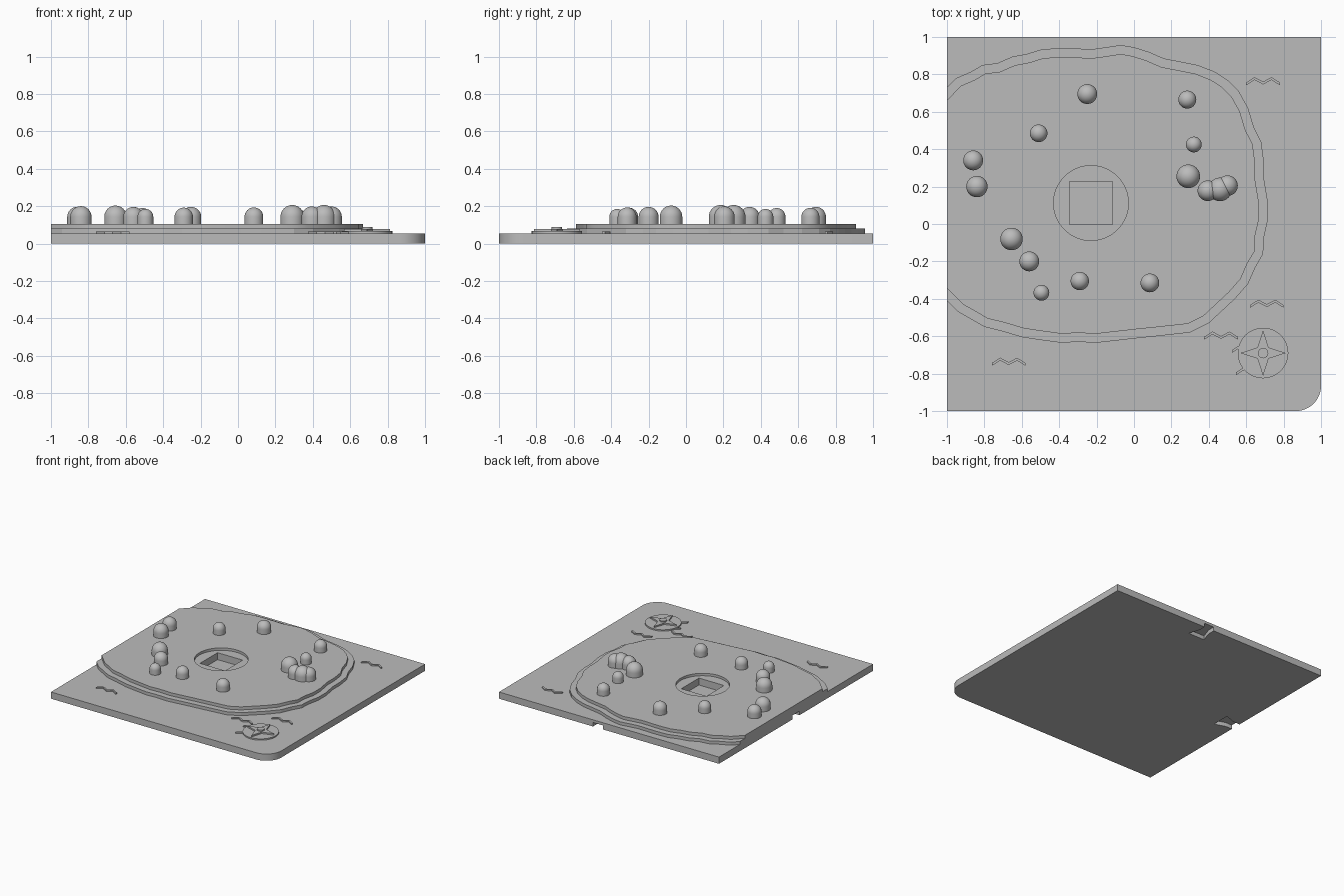
import bpy
import bmesh
from math import sin, cos, pi
from mathutils import Vector

if "Cube" in bpy.data.objects:
    bpy.data.objects.remove(bpy.data.objects["Cube"], do_unlink=True)

# Single stone colour
stone = bpy.data.materials.new("plain grey stone")
stone.use_nodes = True
GREY = (0.5, 0.5, 0.5, 1)
stone.diffuse_color = GREY
stone.node_tree.nodes["Principled BSDF"].inputs["Base Color"].default_value = GREY

BASE_TOP, SHORE_TOP, LAND_TOP = 0.055, 0.08, 0.105
DETAIL_TOP = 0.066


def finish(name, bm):
    bmesh.ops.recalc_face_normals(bm, faces=bm.faces)
    mesh = bpy.data.meshes.new(name)
    bm.to_mesh(mesh)
    bm.free()
    mesh.materials.append(stone)
    obj = bpy.data.objects.new(name, mesh)
    bpy.context.collection.objects.link(obj)
    return obj


def prism(name, outline, bottom, top):
    """Extrude a flat outline between two heights."""
    bm = bmesh.new()
    face = bm.faces.new([bm.verts.new((p[0], p[1], bottom)) for p in outline])
    grown = bmesh.ops.extrude_face_region(bm, geom=[face])["geom"]
    verts = [v for v in grown if isinstance(v, bmesh.types.BMVert)]
    bmesh.ops.translate(bm, verts=verts, vec=(0, 0, top - bottom))
    return finish(name, bm)


def ring(centre, radius, sides):
    return [(centre[0] + radius * cos(2 * pi * i / sides),
             centre[1] + radius * sin(2 * pi * i / sides)) for i in range(sides)]


def smooth(obj):
    bpy.ops.object.select_all(action="DESELECT")
    obj.select_set(True)
    bpy.context.view_layer.objects.active = obj
    bpy.ops.object.shade_smooth_by_angle(angle=pi / 6)


def cut(obj, cutter):
    mod = obj.modifiers.new("cut", "BOOLEAN")
    mod.operation, mod.solver, mod.object = "DIFFERENCE", "EXACT", cutter
    bpy.context.view_layer.objects.active = obj
    bpy.ops.object.modifier_apply(modifier=mod.name)


def discard(*cutters):
    for c in cutters:
        bpy.data.objects.remove(c, do_unlink=True)


# Base slab with one rounded corner
R = 0.135
corner = [(1 - R + R * sin(a), R - 1 - R * cos(a))
          for a in (i * pi / 24 for i in range(13))]
base = prism("base_slab", [(-1, -1)] + corner + [(1, 1), (-1, 1)], 0, BASE_TOP)

# Connector pockets under two edges, wider inside
pocket = [(-0.045, 0.02), (-0.045, -0.06), (-0.075, -0.15),
          (0.075, -0.15), (0.045, -0.06), (0.045, 0.02)]
back_cut = prism("back_pocket_cutter", [(x + 0.1, y + 1) for x, y in pocket], -0.02, 0.033)
side_cut = prism("side_pocket_cutter", [(-1 - y, x) for x, y in pocket], -0.02, 0.033)
for cutter in (back_cut, side_cut):
    cut(base, cutter)
discard(back_cut, side_cut)

# Island shoreline, clockwise from the straight side, in hundredths
shore = [(-100, 73), (-95, 78), (-87, 81.5), (-81, 85), (-73, 86), (-65, 89.5),
         (-57, 91), (-49, 93.5), (-38, 94), (-22, 93.5), (-15, 94.5), (-7, 95.7),
         (0, 94.5), (8, 92), (16, 88.5), (24, 87), (34, 85), (43, 81.5), (50, 77),
         (56, 71), (61, 62), (64, 52), (68, 44), (69.5, 33), (69.5, 24), (71.5, 12),
         (71.5, 2), (69.5, -7), (69, -16), (65, -23), (61, -32), (54, -40),
         (40, -53), (30, -58), (12, -60), (2, -61), (-20, -63.5), (-30, -63),
         (-39, -63.5), (-50, -62), (-60, -60.5), (-70, -57.5), (-80, -55),
         (-87, -51), (-94, -47), (-100, -41)]
shore = [Vector(p) / 100 for p in shore]


def inset(points, d):
    """Shift an open outline inward, keeping its ends on the straight side."""
    out, last = [], len(points) - 1
    for i, p in enumerate(points):
        t = (points[min(i + 1, last)] - points[max(i - 1, 0)]).normalized()
        n = Vector((t.y, -t.x))
        if i in (0, last):
            out.append(p + Vector((0, d / n.y)))
        else:
            out.append(p + n * d)
    return out


lower = prism("island_shore", shore, BASE_TOP, SHORE_TOP)
upper = prism("island_land", inset(shore, 0.048), SHORE_TOP, LAND_TOP)

# Round sunken court with a deeper square pit
court = (-0.23, 0.112)
round_cut = prism("court_cutter", ring(court, 0.2, 64), LAND_TOP - 0.02, 0.2)
h = 0.114
square = [(court[0] + a * h, court[1] + b * h)
          for a, b in ((-1, -1), (1, -1), (1, 1), (-1, 1))]
pit_cut = prism("pit_cutter", square, 0.028, 0.2)
cut(upper, round_cut)
for part in (base, lower, upper):
    cut(part, pit_cut)
discard(round_cut, pit_cut)
smooth(upper)
smooth(base)


# Domed posts, turned from a profile
def dome(name, x, y, r):
    bm = bmesh.new()
    wall = LAND_TOP + 0.038
    profile = [(0, LAND_TOP), (r, LAND_TOP)]
    profile += [(r * cos(i * pi / 16), wall + r * sin(i * pi / 16)) for i in range(9)]
    verts = [bm.verts.new((px, 0, pz)) for px, pz in profile]
    edges = [bm.edges.new(pair) for pair in zip(verts, verts[1:])]
    bmesh.ops.spin(bm, geom=verts + edges, cent=(0, 0, 0), axis=(0, 0, 1),
                   angle=2 * pi, steps=32)
    bmesh.ops.remove_doubles(bm, verts=bm.verts, dist=0.0001)
    obj = finish(name, bm)
    obj.location = (x, y, 0)
    smooth(obj)


posts = [(-0.25, 0.695, 0.053), (0.285, 0.665, 0.048), (-0.51, 0.485, 0.047),
         (0.32, 0.425, 0.042), (-0.86, 0.34, 0.053), (-0.84, 0.2, 0.057),
         (0.29, 0.255, 0.063), (0.395, 0.178, 0.055), (0.46, 0.185, 0.063),
         (0.5, 0.205, 0.055), (-0.655, -0.08, 0.06), (-0.56, -0.2, 0.053),
         (-0.495, -0.368, 0.042), (-0.29, -0.305, 0.049), (0.085, -0.315, 0.05)]
for i, post in enumerate(posts):
    dome(f"domed_post_{i + 1}", *post)

# Zigzag water ripples
crest = [(-0.09, -0.008), (-0.045, 0.02), (0, -0.004), (0.045, 0.02), (0.09, -0.008)]
zigzag = crest + [(x, y - 0.015) for x, y in reversed(crest)]
ripples = [(0.69, 0.765), (0.71, -0.425), (0.465, -0.595), (-0.67, -0.735),
           (0.615, -0.665), (0.635, -0.785)]
for i, (cx, cy) in enumerate(ripples):
    prism(f"ripple_{i + 1}", [(cx + x, cy + y) for x, y in zigzag],
          BASE_TOP, DETAIL_TOP - 0.001)

# Compass rose: disc, four-pointed star and hub
rose = (0.69, -0.69)
smooth(prism("compass_disc", ring(rose, 0.135, 48), BASE_TOP, DETAIL_TOP))
star = []
for i in range(8):
    reach = 0.042 if i % 2 else 0.122
    star.append((rose[0] + reach * cos(i * pi / 4), rose[1] + reach * sin(i * pi / 4)))
prism("compass_star", star, DETAIL_TOP, 0.078)
smooth(prism("compass_hub", ring(rose, 0.028, 16), DETAIL_TOP, 0.088))
